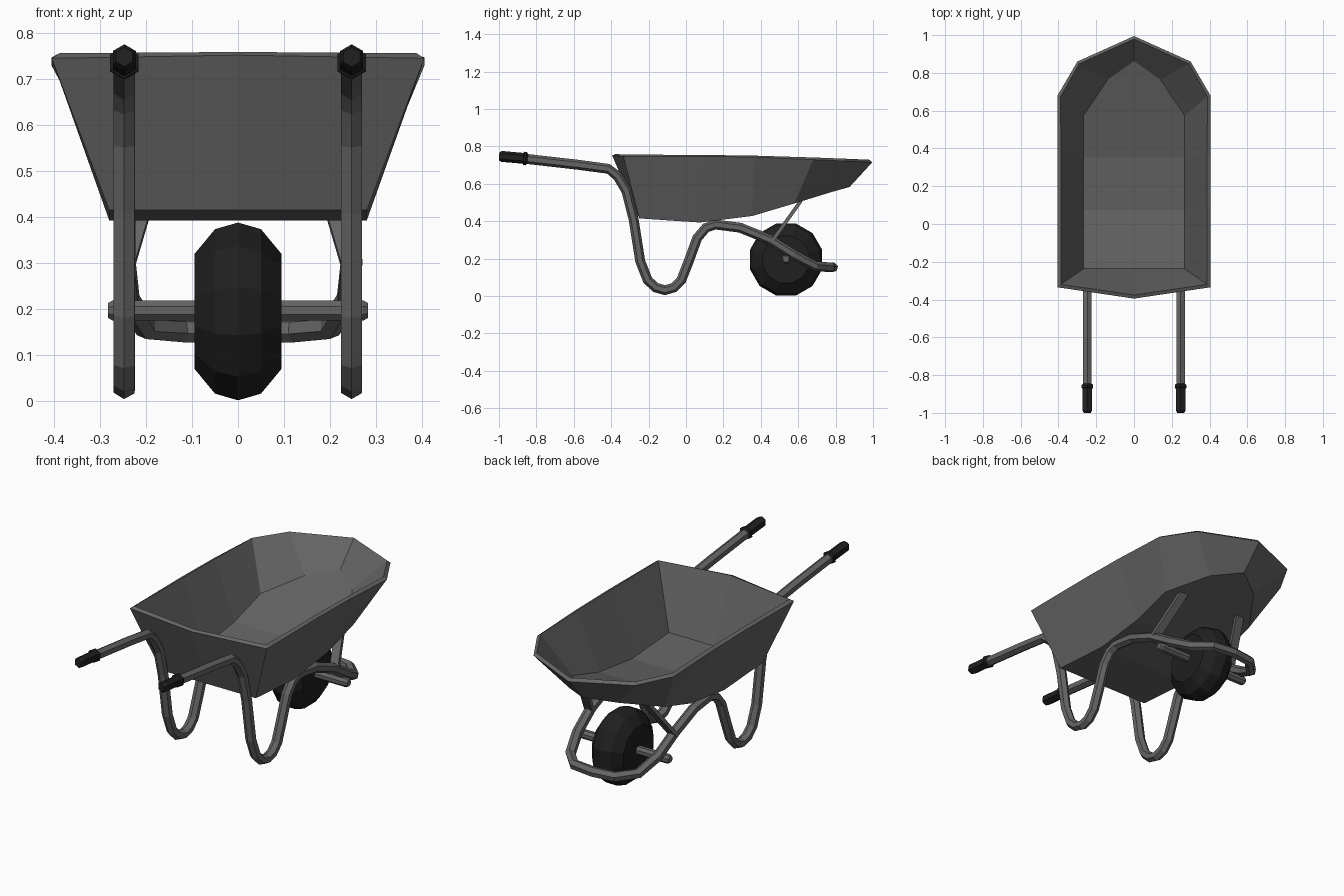
import bpy, bmesh, math
from mathutils import Vector

if "Cube" in bpy.data.objects:
    bpy.data.objects.remove(bpy.data.objects["Cube"])


def material(name, v):
    m = bpy.data.materials.new(name)
    m.diffuse_color = (v, v, v, 1)
    m.use_nodes = True
    m.node_tree.nodes["Principled BSDF"].inputs["Base Color"].default_value = m.diffuse_color
    return m


METAL = material("grey metal", 0.13)
RUBBER = material("black rubber", 0.014)


def finish(name, bm, mat):
    me = bpy.data.meshes.new(name)
    bm.to_mesh(me)
    bm.free()
    me.materials.append(mat)
    ob = bpy.data.objects.new(name, me)
    bpy.context.collection.objects.link(ob)
    return ob


def skin(name, rings, mat):
    """Join rings of points into a closed solid."""
    bm = bmesh.new()
    vs = [[bm.verts.new(p) for p in r] for r in rings]
    n = len(vs[0])
    for a, b in zip(vs, vs[1:]):
        for i in range(n):
            j = (i + 1) % n
            bm.faces.new((a[i], a[j], b[j], b[i]))
    bm.faces.new(vs[0][::-1])
    bm.faces.new(vs[-1])
    bmesh.ops.recalc_face_normals(bm, faces=bm.faces)
    return finish(name, bm, mat)


def lathe(name, profile, n, origin, axis, mat, phase):
    """Revolve (distance, radius) pairs around an axis."""
    q = Vector(axis).to_track_quat('Z', 'Y')
    ang = [math.radians(phase) + math.tau * k / n for k in range(n)]
    rings = [[Vector(origin) + q @ Vector((r * math.cos(a), r * math.sin(a), t))
              for a in ang] for t, r in profile]
    return skin(name, rings, mat)


def tube(name, path, r, mat):
    """Sweep a hexagon along a path."""
    pts = [Vector(p) for p in path]
    side, rings = Vector((1, 0, 0)), []
    for i, p in enumerate(pts):
        t = (pts[min(i + 1, len(pts) - 1)] - pts[max(i - 1, 0)]).normalized()
        side = (side - t * side.dot(t)).normalized()
        up = t.cross(side)
        ang = [math.pi / 6 + math.pi / 3 * k for k in range(6)]
        rings.append([p + side * r * math.cos(a) + up * r * math.sin(a) for a in ang])
    return skin(name, rings, mat)


# Tray: rim loop and floor loop, mirrored, then given thickness
rim = [(0, -.395, .752), (.405, -.335, .745), (.405, .10, .747), (.405, .36, .743),
       (.405, .68, .729), (.30, .86, .721), (0, .995, .714)]
floor = [(0, -.25, .415), (.28, -.25, .415), (.28, .075, .393), (.28, .355, .428),
         (.28, .58, .495), (.145, .775, .555), (0, .875, .583)]
bm = bmesh.new()


def loop(half):
    full = half + [(-x, y, z) for x, y, z in half[5:0:-1]]
    return [bm.verts.new(p) for p in full]


R, F = loop(rim), loop(floor)
for i in range(12):
    j = (i + 1) % 12
    bm.faces.new((F[i], F[j], R[j], R[i]))
bm.faces.new((F[11], F[10], F[2], F[1], F[0]))
for i in (2, 3):
    bm.faces.new((F[12 - i], F[11 - i], F[i + 1], F[i]))
bm.faces.new((F[8], F[7], F[6], F[5], F[4]))
tray = finish("tray", bm, METAL)
sol = tray.modifiers.new("thickness", 'SOLIDIFY')
sol.thickness = .02
sol.offset = -1
sol.use_even_offset = True

# Frame: one bent tube from handle to handle, around the wheel
side_path = [(-.87, .735), (-.58, .702), (-.415, .68), (-.365, .64), (-.318, .56),
             (-.28, .41), (-.245, .187), (-.205, .085), (-.162, .045), (-.112, .031),
             (-.065, .045), (-.025, .085), (.015, .187), (.06, .31), (.107, .365),
             (.16, .382), (.29, .365), (.45, .30)]
half = [(.247, y, z) for y, z in side_path]
half += [(.238, .58, .218), (.20, .69, .16), (.12, .772, .153)]
path = half + [(0, .787, .153)] + [(-x, y, z) for x, y, z in reversed(half)]
tube("frame", path, .0265, METAL)

# Wheel and axle
lathe("wheel", [(-.094, .13), (-.05, .185), (0, .2), (.05, .185), (.094, .13)],
      12, (0, .535, .195), (1, 0, 0), RUBBER, 15)
lathe("axle", [(-.283, .017), (-.272, .024), (.272, .024), (.283, .017)],
      8, (0, .535, .197), (1, 0, 0), METAL, 22.5)

for s, label in ((-1, "left"), (1, "right")):
    # Rubber grip with a collar
    lathe(label + "_grip", [(0, .027), (.008, .036), (.02, .036), (.024, .029),
                            (.14, .029), (.153, .021)],
          6, (s * .247, -.847, .734), (0, -1, -(-.09)), RUBBER, 30)
    # Flat strut from frame to tray
    w, d = .024, .008
    rings = [[(s * x + a, y + b, z - b * .7) for a, b in ((-w, -d), (w, -d), (w, d), (-w, d))]
             for x, y, z in ((.247, .465, .30), (.185, .615, .51))]
    skin(label + "_strut", rings, METAL)
